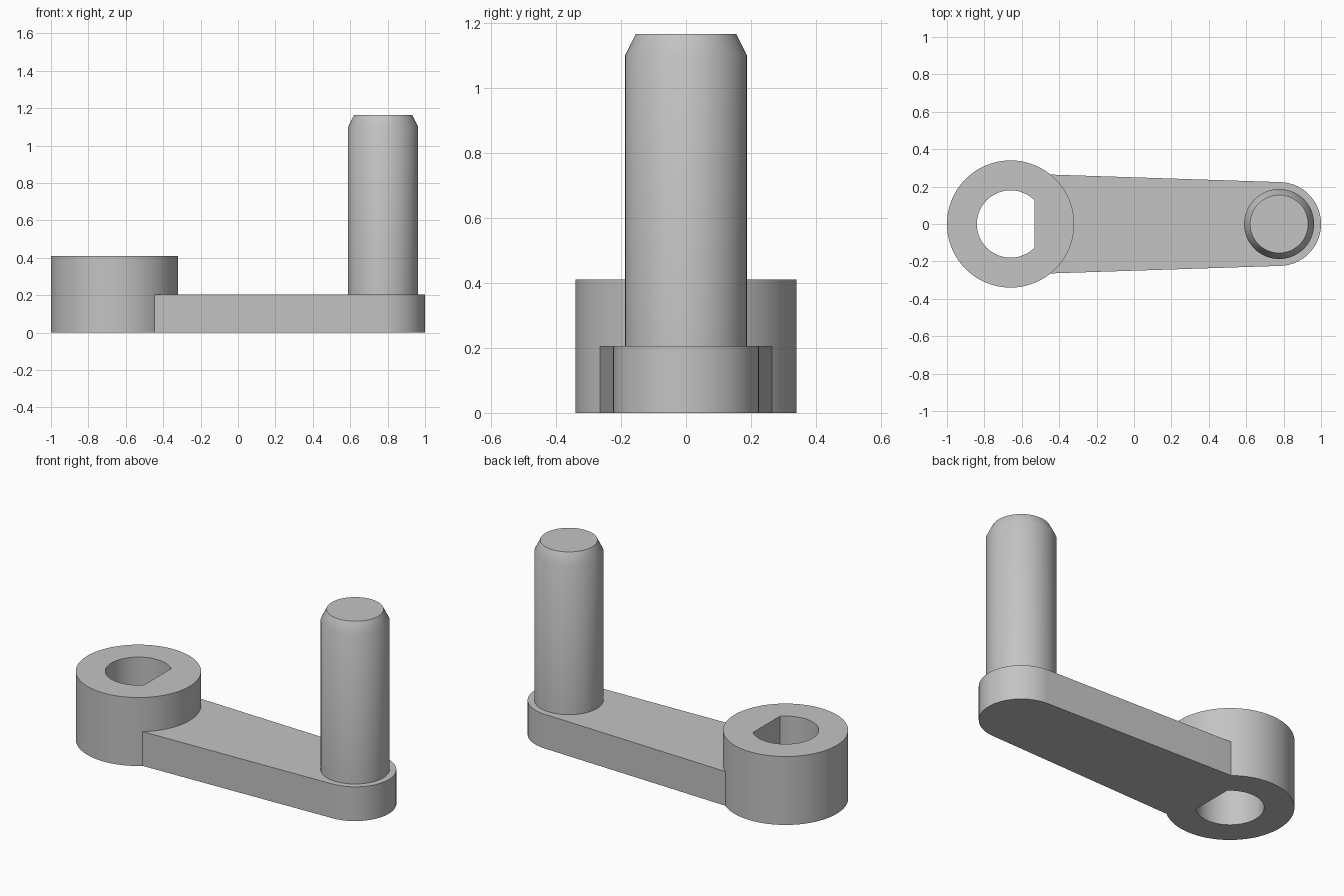
import bpy, bmesh
from math import cos, sin, asin, pi, radians

default = bpy.data.objects.get("Cube")
if default:
    bpy.data.objects.remove(default, do_unlink=True)

# Plain grey for the whole crank
COLOUR = (0.55, 0.55, 0.55, 1)
grey = bpy.data.materials.new("plain_grey")
grey.use_nodes = True
grey.diffuse_color = COLOUR
grey.node_tree.nodes["Principled BSDF"].inputs["Base Color"].default_value = COLOUR

SEGMENTS = 96
BOSS_X, BOSS_R, BOSS_H = -0.66, 0.34, 0.41
HOLE_R = 0.18
PIN_X, PIN_R, PIN_TOP = 0.776, 0.187, 1.165
ARM_H, ARM_END_R = 0.205, 0.224


def finish(name, bm):
    bmesh.ops.recalc_face_normals(bm, faces=bm.faces)
    mesh = bpy.data.meshes.new(name)
    bm.to_mesh(mesh)
    bm.free()
    mesh.materials.append(grey)
    obj = bpy.data.objects.new(name, mesh)
    bpy.context.collection.objects.link(obj)
    bpy.ops.object.select_all(action="DESELECT")
    obj.select_set(True)
    bpy.context.view_layer.objects.active = obj
    bpy.ops.object.shade_smooth_by_angle(angle=radians(30))
    return obj


def ring(bm, x, z, radius):
    """Ring of vertices; radius is a function of the angle."""
    angles = [2 * pi * i / SEGMENTS for i in range(SEGMENTS)]
    return [bm.verts.new((x + radius(a) * cos(a), radius(a) * sin(a), z)) for a in angles]


def bridge(bm, lower, upper):
    for i in range(len(lower)):
        j = (i + 1) % len(lower)
        bm.faces.new((lower[i], lower[j], upper[j], upper[i]))


def arc(x, radius, start, end, steps):
    angles = [start + (end - start) * i / steps for i in range(steps + 1)]
    return [(x + radius * cos(a), radius * sin(a)) for a in angles]


# Boss with a D-shaped through hole, its flat facing the arm
def d_hole(a):
    flat = HOLE_R * cos(pi / 4)
    return min(HOLE_R, flat / cos(a)) if cos(a) > 0.01 else HOLE_R


bm = bmesh.new()
rings = [ring(bm, BOSS_X, z, r) for z, r in (
    (0, lambda a: BOSS_R), (BOSS_H, lambda a: BOSS_R), (BOSS_H, d_hole), (0, d_hole))]
for i in range(4):
    bridge(bm, rings[i], rings[(i + 1) % 4])
finish("boss", bm)

# Tapered arm: rounded at the pin, hollowed to fit against the boss
bm = bmesh.new()
root = asin(0.265 / BOSS_R)
tangent = radians(88)
outline = arc(PIN_X, ARM_END_R, -tangent, tangent, 48)
outline += arc(BOSS_X, BOSS_R - 0.001, root, -root, 28)
bottom = [bm.verts.new((x, y, 0)) for x, y in outline]
top = [bm.verts.new((x, y, ARM_H)) for x, y in outline]
bm.faces.new(bottom)
bm.faces.new(top)
bridge(bm, bottom, top)
finish("arm", bm)

# Upright handle pin with a chamfered tip
bm = bmesh.new()
profile = [(PIN_R, ARM_H - 0.01), (PIN_R, 1.1), (0.155, PIN_TOP)]
rings = [ring(bm, PIN_X, z, lambda a, r=r: r) for r, z in profile]
for lower, upper in zip(rings, rings[1:]):
    bridge(bm, lower, upper)
bm.faces.new(rings[0])
bm.faces.new(rings[-1])
finish("handle_pin", bm)
